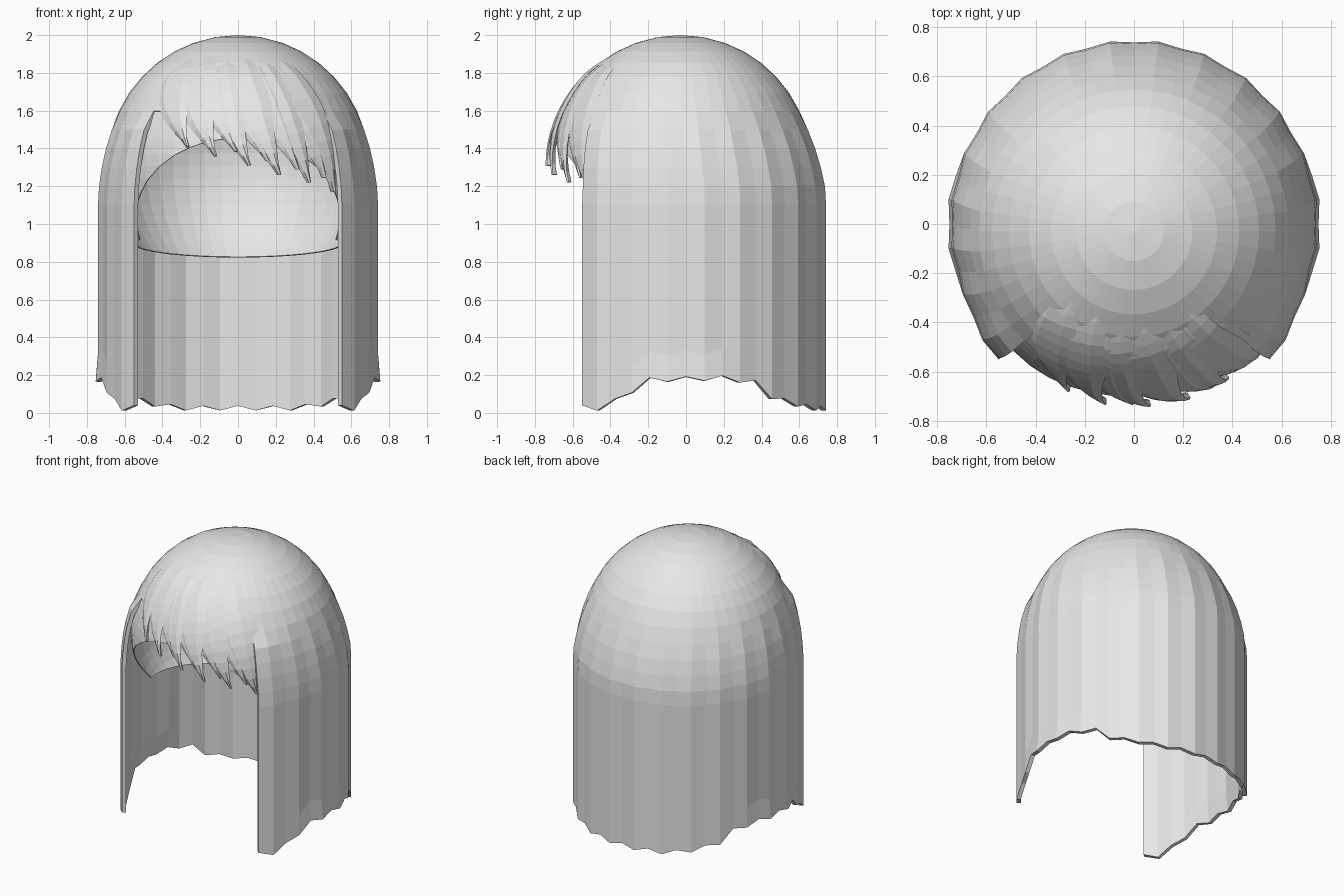
import bpy, bmesh, math
from mathutils import Vector

if "Cube" in bpy.data.objects:
    bpy.data.objects.remove(bpy.data.objects["Cube"])

grey = bpy.data.materials.new("light_grey")
grey.use_nodes = True
grey.diffuse_color = (0.8, 0.8, 0.8, 1)
grey.node_tree.nodes["Principled BSDF"].inputs["Base Color"].default_value = (0.8, 0.8, 0.8, 1)


def finish(name, bm, thickness=0):
    bmesh.ops.recalc_face_normals(bm, faces=bm.faces)
    mesh = bpy.data.meshes.new(name)
    bm.to_mesh(mesh)
    bm.free()
    mesh.materials.append(grey)
    ob = bpy.data.objects.new(name, mesh)
    bpy.context.collection.objects.link(ob)
    if thickness:
        mod = ob.modifiers.new("thickness", "SOLIDIFY")
        mod.thickness = thickness
        mod.offset = -1
    return ob


def lerp_table(table, x):
    for (x0, y0), (x1, y1) in zip(table, table[1:]):
        if x <= x1:
            return y0 + (y1 - y0) * max(0, x - x0) / (x1 - x0)
    return table[-1][1]


# Long hair: a round dome over a curtain with a scalloped hem and an open front
HEAD = Vector((0, -0.03, 1.305))
HEAD_R = 0.69
DOME = [(0.743, 1.1), (0.737, 1.2), (0.722, 1.3), (0.7, 1.4), (0.668, 1.5)]
for degrees in (25, 34, 43, 52, 61, 70, 80):
    t = math.radians(degrees)
    DOME.append(((HEAD_R + 0.005) * math.cos(t), HEAD.z + (HEAD_R + 0.005) * math.sin(t)))
HEM = [(0, 0.05), (45, 0.04), (53, 0.01), (75, 0.175), (105, 0.185), (120, 0.16),
       (126, 0.09), (140, 0.05), (155, 0.025), (180, 0.025)]
COLS = 48

bm = bmesh.new()
rows = []
for level in range(3 + len(DOME)):
    row = []
    for c in range(COLS):
        a = c * 360 / COLS
        side = min(a, 360 - a)                     # 0 at the front, 180 at the back
        hem = lerp_table(HEM, side)
        if 53 < side:
            hem += 0.012 * (-1) ** c
        if level < 3:
            r, z = 0.743, (hem, hem + 0.14, 0.6)[level]
            if level == 0 and 70 < side < 110:
                r += 0.012
        else:
            r, z = DOME[level - 3]
        if z < 1.55:                               # lobes and flared front edges
            r += 0.04 * max(0, 1 - max(0, side - 45) / 25) - 0.005 * (-1) ** c
        shift = HEAD.y * min(1, max(0, (z - 1.2) / 0.4))
        t = math.radians(a)
        row.append(bm.verts.new((r * math.sin(t), shift - r * math.cos(t), max(z, 0.005))))
    rows.append(row)
for lower, upper in zip(rows, rows[1:]):
    for c in range(COLS):
        d = (c + 1) % COLS
        front = c < COLS // 8 or c >= COLS - COLS // 8
        if front and upper[c].co.z < 1.62:
            continue
        bm.faces.new((lower[c], lower[d], upper[d], upper[c]))
crown = bm.verts.new((0, HEAD.y, 2))
for c in range(COLS):
    bm.faces.new((rows[-1][c], rows[-1][(c + 1) % COLS], crown))
bmesh.ops.delete(bm, geom=[v for v in bm.verts if not v.link_faces], context="VERTS")
finish("long_hair", bm, 0.028)

# Inner cap: a sphere trimmed below and around the face
bm = bmesh.new()
bmesh.ops.create_uvsphere(bm, u_segments=48, v_segments=32, radius=HEAD_R)
bmesh.ops.translate(bm, verts=bm.verts, vec=HEAD)
for point, normal in (((0, 0.48, 0.82), (0, 0.13, 1)), ((0, -0.33, 1), (0, 1, 0.82))):
    bmesh.ops.bisect_plane(bm, geom=bm.verts[:] + bm.edges[:] + bm.faces[:],
                           plane_co=point, plane_no=normal, clear_inner=True)
finish("inner_cap", bm, 0.006)

# Fringe: overlapping pointed locks swept across the forehead
CENTRE = Vector((0, -0.03, 1.29))
RADIUS = 0.712
SECTION = [(-1, -0.012), (-0.45, 0), (0.45, 0.002), (1, -0.008), (0.45, -0.026), (-0.45, -0.026)]


def on_ball(x, z):
    h = z - CENTRE.z
    return Vector((x, -math.sqrt(max(0.01, RADIUS ** 2 - x * x - h * h)), h)).normalized()


def lock(name, root, tip, width, lift):
    start, end = on_ball(*root), on_ball(*tip)
    bm = bmesh.new()
    rings = []
    steps = 12
    for i in range(steps + 1):
        t = i / steps
        d = start.lerp(end, t)
        d.x -= 0.08 * math.sin(math.pi * t)        # sweeping bend
        d.normalize()
        across = d.cross(end - start).normalized()
        if across.x < 0:
            across.negate()
        taper = 1 if t < 0.5 else max(0.08, 1 - (t - 0.5) * 2)
        w = width * min(0.6 + t, 1) * taper
        sink = 0.016 * max(0, 1 - t * 4)
        ring = []
        for u, h in SECTION:
            p = (d * RADIUS + across * (u * w)).normalized()
            ring.append(bm.verts.new(CENTRE + p * (RADIUS + h + lift - sink + 0.006 * u)))
        rings.append(ring)
    n = len(SECTION)
    for a, b in zip(rings, rings[1:]):
        for k in range(n):
            bm.faces.new((a[k], a[(k + 1) % n], b[(k + 1) % n], b[k]))
    bm.faces.new(rings[0])
    bm.faces.new(rings[-1])
    finish(name, bm)


TIPS = [(-0.27, 1.41), (-0.12, 1.36), (0.06, 1.31), (0.22, 1.26), (0.38, 1.22), (0.51, 1.17)]
for i, tip in enumerate(TIPS):
    f = i / (len(TIPS) - 1)
    lock(f"fringe_lock_{i + 1}", (-0.27 + 0.46 * f, 1.9 - 0.02 * f), tip, 0.12, 0.003 * (i % 2))
# Shorter locks filling the gaps
for i in range(len(TIPS) - 1):
    (x0, z0), (x1, z1) = TIPS[i], TIPS[i + 1]
    f = (i + 0.5) / (len(TIPS) - 1)
    lock(f"fringe_filler_{i + 1}", (-0.27 + 0.46 * f, 1.885),
         ((x0 + x1) / 2 + 0.02, (z0 + z1) / 2 + 0.05), 0.11, -0.004)
# Last lock, tucked behind the curtain edge
lock("fringe_side_lock", (0.25, 1.85), (0.53, 1.24), 0.11, -0.006)
